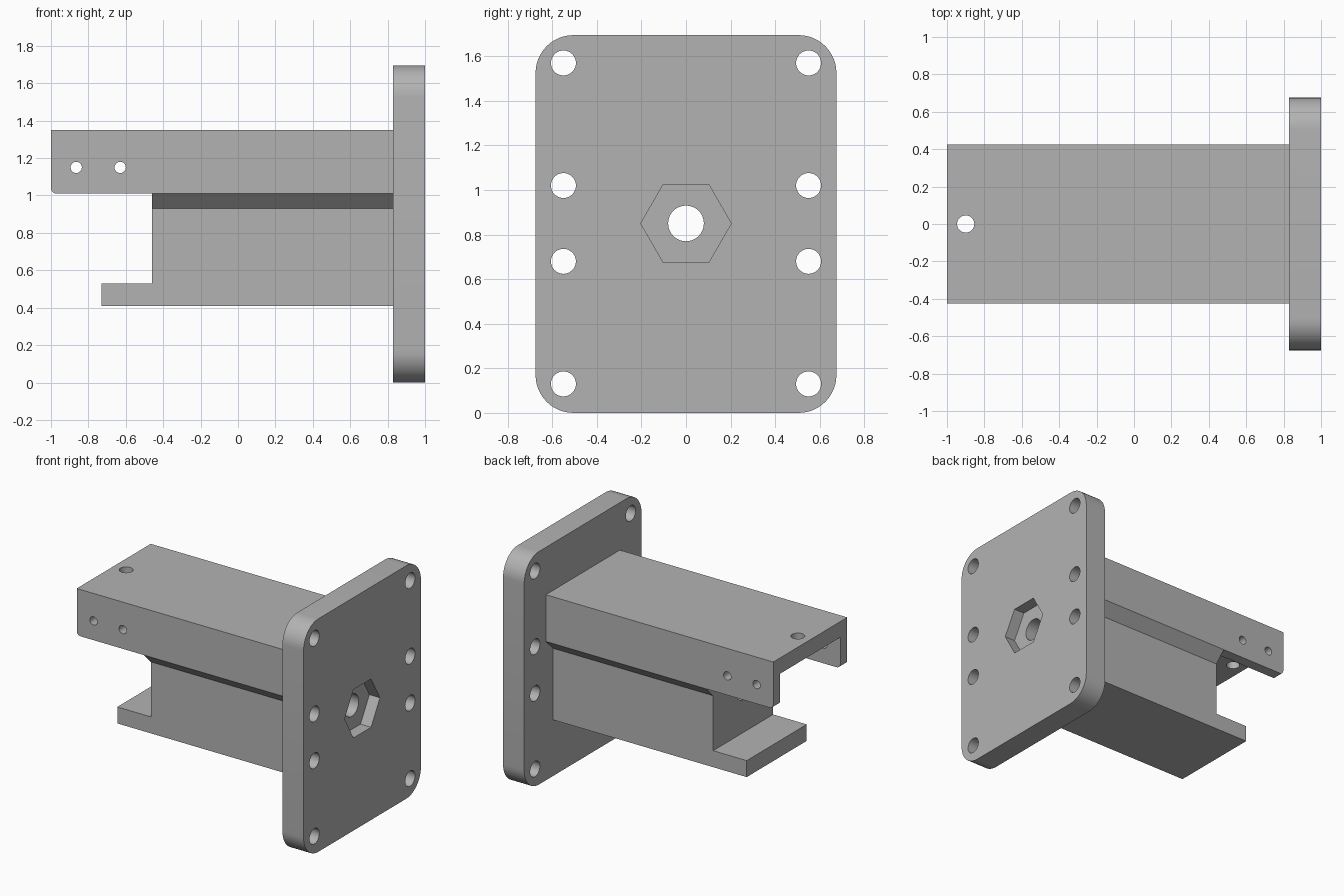
import bpy, bmesh
from math import cos, sin, pi, radians

cube = bpy.data.objects.get("Cube")
if cube:
    bpy.data.objects.remove(cube, do_unlink=True)

grey = bpy.data.materials.new("plain grey")
grey.use_nodes = True
grey.diffuse_color = (0.45, 0.45, 0.45, 1)
grey.node_tree.nodes["Principled BSDF"].inputs["Base Color"].default_value = grey.diffuse_color


def arc(cu, cv, r, start, end, n):
    """Points on an arc, angles in degrees."""
    angles = [radians(start + (end - start) * i / n) for i in range(n + 1)]
    return [(cu + r * cos(a), cv + r * sin(a)) for a in angles]


def circle(cu, cv, r, n=48):
    return arc(cu, cv, r, 0, 360, n)[:-1]


def prism(name, outline, axis, lo, hi):
    """Extrude a flat outline along the x, y or z axis."""
    bm = bmesh.new()
    verts = []
    for u, v in outline:
        co = [u, v]
        co.insert("xyz".index(axis), lo)
        verts.append(bm.verts.new(co))
    face = bm.faces.new(verts)
    made = bmesh.ops.extrude_face_region(bm, geom=[face])["geom"]
    shift = [0, 0, 0]
    shift["xyz".index(axis)] = hi - lo
    bmesh.ops.translate(bm, vec=shift, verts=[g for g in made if isinstance(g, bmesh.types.BMVert)])
    bmesh.ops.recalc_face_normals(bm, faces=bm.faces)
    mesh = bpy.data.meshes.new(name)
    bm.to_mesh(mesh)
    bm.free()
    mesh.materials.append(grey)
    obj = bpy.data.objects.new(name, mesh)
    bpy.context.collection.objects.link(obj)
    return obj


def activate(obj):
    bpy.ops.object.select_all(action="DESELECT")
    obj.select_set(True)
    bpy.context.view_layer.objects.active = obj


def cut(obj, outline, axis, lo, hi):
    """Subtract an extruded outline from an object."""
    cutter = prism("cutter", outline, axis, lo, hi)
    cutter.hide_render = True
    mod = obj.modifiers.new("cut", "BOOLEAN")
    mod.operation, mod.solver, mod.object = "DIFFERENCE", "EXACT", cutter
    activate(obj)
    bpy.ops.object.modifier_apply(modifier=mod.name)
    bpy.data.objects.remove(cutter, do_unlink=True)


MID = 0.85       # height of the central bore
INNER = 0.83     # inner face of the flange

# Flange plate with rounded corners
w, h, r = 0.675, 1.695, 0.17
plate = (arc(w - r, h - r, r, 0, 90, 12) + arc(r - w, h - r, r, 90, 180, 12)
         + arc(r - w, r, r, 180, 270, 12) + arc(w - r, r, r, 270, 360, 12))
flange = prism("mounting_flange", plate, "x", INNER, 1)

# Bolt holes, hexagonal nut pocket and bore
for y in (-0.55, 0.55):
    for z in (0.13, 0.68, 1.02, 1.57):
        cut(flange, circle(y, z, 0.056), "x", 0.7, 1.1)
cut(flange, circle(0, MID, 0.203, 6), "x", 0.915, 1.1)
cut(flange, circle(0, MID, 0.08), "x", 0.7, 1.1)

# Arm: narrow lower block flaring out to a wide upper block
half = [(0.345, 0.41), (0.345, 0.93), (0.425, 1.01), (0.425, 1.35)]
section = half + [(-y, z) for y, z in reversed(half)]
arm = prism("arm_body", section, "x", -1, INNER)

# Side profile: bottom tongue, open gap and rounded lower lip
side = [(-1.1, 0.3), (-0.73, 0.3), (-0.73, 0.53), (-0.46, 0.53), (-0.46, 1.01)]
side += arc(-0.97, 1.04, 0.03, 270, 180, 6) + [(-1.1, 1.04)]
cut(arm, side, "y", -0.6, 0.6)

# Channel between the side walls at the free end
channel = [(-1.1, 0.9), (-0.46, 0.9), (-0.46, 1.235), (-1.1, 1.235)]
cut(arm, channel, "y", -0.345, 0.345)

# Bore, cross holes and roof hole
cut(arm, circle(0, MID, 0.08), "x", -0.6, 0.9)
for x in (-0.865, -0.63):
    cut(arm, circle(x, 1.15, 0.03, 32), "y", -0.6, 0.6)
cut(arm, circle(-0.9, 0, 0.046), "z", 1.1, 1.5)

for obj in (flange, arm):
    activate(obj)
    bpy.ops.object.shade_smooth_by_angle(angle=radians(30))
